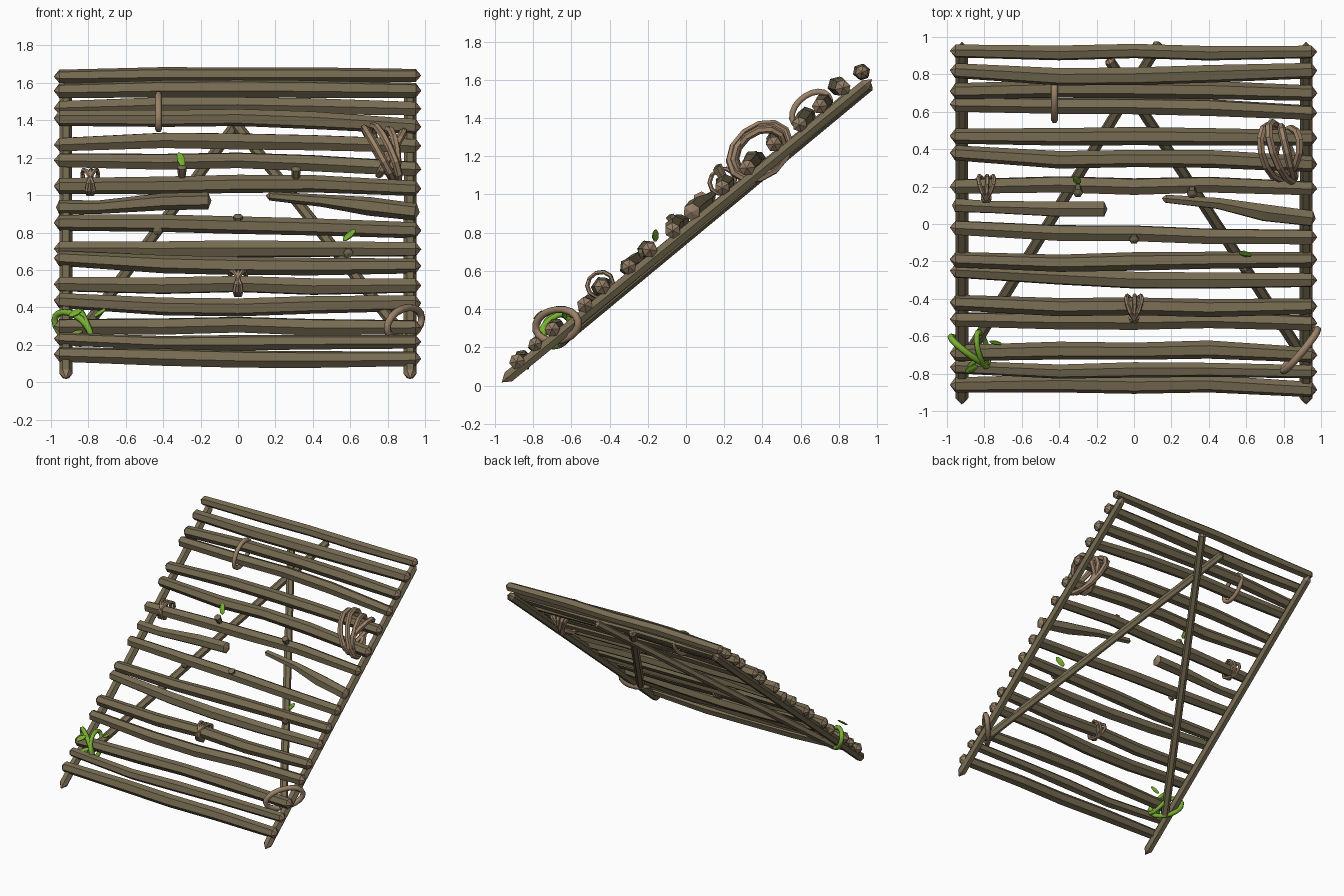
import bpy, bmesh, math, random
from mathutils import Vector, Matrix

if "Cube" in bpy.data.objects:
    bpy.data.objects.remove(bpy.data.objects["Cube"])

random.seed(4)

def material(name, rgb):
    m = bpy.data.materials.new(name)
    m.diffuse_color = (*rgb, 1)
    m.use_nodes = True
    m.node_tree.nodes["Principled BSDF"].inputs["Base Color"].default_value = m.diffuse_color
    return m

BARK = material("olive_bark", (0.185, 0.15, 0.085))
CUT = material("cut_wood", (0.29, 0.205, 0.13))
ROPE = material("tan_rope", (0.33, 0.225, 0.14))
GREEN = material("vine_green", (0.19, 0.44, 0.03))

# panel directions: across, up the slope, and out of it
A = math.radians(39.6)
X = Vector((1, 0, 0))
D = Vector((0, math.cos(A), math.sin(A)))
N = Vector((0, -math.sin(A), math.cos(A)))

def finish(name, bm, mats, smooth=False):
    bmesh.ops.recalc_face_normals(bm, faces=bm.faces)
    me = bpy.data.meshes.new(name)
    for f in bm.faces:
        f.smooth = smooth
    bm.to_mesh(me)
    bm.free()
    for m in mats:
        me.materials.append(m)
    ob = bpy.data.objects.new(name, me)
    bpy.context.collection.objects.link(ob)
    return ob

def tube(name, pts, radii, ref, mats, sides=6, tip=0.03, closed=False, spin=0.0, smooth=False):
    """Sweep a polygon along points; open ends get pointed caps in the last material."""
    bm = bmesh.new()
    pts = [Vector(p) for p in pts]
    n = len(pts)
    rings, tans = [], []
    for i, p in enumerate(pts):
        a = pts[i - 1] if (i or closed) else p
        b = pts[(i + 1) % n] if (i < n - 1 or closed) else p
        t = (b - a).normalized()
        u = (ref - t * ref.dot(t)).normalized()
        v = t.cross(u)
        tans.append(t)
        rings.append([bm.verts.new(p + radii[i] * (u * math.cos(k) + v * math.sin(k)))
                      for k in [spin + 2 * math.pi * j / sides for j in range(sides)]])
    for i in range(n if closed else n - 1):
        r, s = rings[i], rings[(i + 1) % n]
        for j in range(sides):
            k = (j + 1) % sides
            bm.faces.new((r[j], r[k], s[k], s[j]))
    if not closed:
        for i, sign in ((0, -1), (n - 1, 1)):
            v = bm.verts.new(pts[i] + tans[i] * sign * tip)
            for j in range(sides):
                f = bm.faces.new((rings[i][j], rings[i][(j + 1) % sides], v))
                f.material_index = len(mats) - 1
    return finish(name, bm, mats, smooth)

def loop(name, c, a, b, r, mat, n=18, smooth=True):
    c = Vector(c)
    pts = [c + a * math.cos(2 * math.pi * i / n) + b * math.sin(2 * math.pi * i / n) for i in range(n)]
    return tube(name, pts, [r] * n, a.cross(b).normalized(), [mat], 6, closed=True, smooth=smooth)

# side rails
for name, x in (("left_rail", -0.92), ("right_rail", 0.92)):
    tube(name, [(x, -0.93, 0.045), (x, 0.94, 1.575)], [0.035, 0.033],
         N, [BARK, CUT], tip=0.045, spin=math.pi / 6)

# crossed braces under the slats
for name, p, q, o in (("left_brace", (-0.87, -0.68), (0.13, 0.95), -0.012),
                      ("right_brace", (0.89, -0.68), (-0.13, 0.88), 0.012)):
    ends = [Vector((x, y, 0.792 + 0.827 * y)) + N * o for x, y in (p, q)]
    tube(name, ends, [0.031, 0.029], N, [BARK, CUT], tip=0.02)

# slats: y at left, middle, right, and height above the slope line at the middle;
# the ends follow the slope, the quarter points wander a little
slats = [(.925, .925, .92, 0), (.82, .79, .82, .03), (.71, .72, .7, .01), (.64, .63, .595, .01),
         (.47, .47, .46, .02), (.38, .35, .32, .01), (.2, .2, .19, .015), (-.02, -.05, -.07, .0),
         (-.19, -.2, -.19, .0), (-.25, -.3, -.3, -.01), (-.42, -.44, -.44, .0),
         (-.51, -.52, -.53, -.05), (-.69, -.68, -.7, -.02), (-.765, -.78, -.79, -.03),
         (-.86, -.86, -.885, -.05)]
for i, (yl, ym, yr, lift) in enumerate(slats):
    pts = []
    for x in (-.955, -.4, 0, .4, .95):
        end, k = (yl if x < 0 else yr), min(1, (1 - abs(x)) * 1.4)
        k = 0 if abs(x) > .9 else k
        wander = random.uniform(-.013, .013) if 0 < abs(x) < .9 else 0
        y = end + (ym - end) * k + wander
        base = .868 + .826 * (end + (ym - end) * k)
        pts.append((x, y, base + (lift + .015) * max(k, .4) + random.uniform(-.007, .007)))
    r = .039 if i in (0, 13) else .045
    rad = [r * k * random.uniform(.96, 1.04) for k in (.92, 1.05, 1.06, 1.05, .92)]
    tube(f"slat_{i + 1}", pts, rad, N, [BARK, CUT], spin=random.uniform(0, 1))

# the broken slat: two stubs
tube("broken_slat_left", [(-.955, .10, .935), (-.75, .09, .935), (-.4, .08, .965), (-.16, .08, .97)],
     [.04, .036, .046, .046], N, [BARK, CUT], tip=.018, spin=.3)
tube("broken_slat_right", [(.17, .135, .995), (.45, .11, .97), (.7, .06, .94), (.95, .03, .91)],
     [.024, .033, .05, .046], N, [BARK, CUT], tip=.022, spin=.3)

# twig stubs on the slats
for i, (x, y, z) in enumerate(((-.3, .165, 1.15), (.31, .16, 1.14), (0, -.085, .888),
                               (.59, -.245, .69), (-.43, -.08, .81))):
    p = Vector((x, y, z))
    out = Vector((0, -.5, .85)) if i < 3 else Vector((0, -.95, -.3))
    tube(f"twig_stub_{i + 1}", [p - out * .06, p], [.02, .027], X, [BARK], tip=.008)

# single rings
loop("upper_ring", (-.425, .655, 1.445), D * .115, N * .075, .018, ROPE)
loop("lower_ring", (.89, -.675, .315), Vector((.092, .11, .025)), Vector((0, -.02, .08)), .02, ROPE)

# large rope bundle on the right
for i, (tilt, size) in enumerate(((-.06, .16), (-.07, .175), (-.03, .15), (.05, .14))):
    loop(f"rope_bundle_{i + 1}", (min(.75 + .04 * i, .82), .385, 1.225), D * size + X * tilt,
         N * size * .72 + X * .03 * (i - 1.5), .021, ROPE, 12, False)

# small lashings
for name, c in (("left_lashing", (-.79, .19, 1.07)), ("middle_lashing", (0, -.45, .53))):
    for i, tilt in enumerate((-.03, .005, .03)):
        loop(f"{name}_{i + 1}", Vector(c) + X * .012 * (i - 1), D * .07 + X * tilt, N * .062,
             .012, ROPE, 10, False)

# green vine loops
loop("vine_loop_wide", (-.885, -.675, .29), Vector((.095, -.07, -.04)), Vector((0, -.02, .075)), .018, GREEN)
loop("vine_loop_narrow", (-.81, -.67, .30), Vector((.025, -.09, -.05)), Vector((-.02, -.02, .06)), .016, GREEN)

# leaves: flattened low spheres
def leaf(name, c, along, w=.024):
    along = Vector(along)
    side = along.cross(N).normalized() * w
    up = along.cross(side).normalized() * .008
    bm = bmesh.new()
    m = Matrix.Identity(4)
    for k, v in enumerate((side, up, along)):
        m.col[k] = (*v, 0)
    m.translation = Vector(c)
    bmesh.ops.create_uvsphere(bm, u_segments=6, v_segments=4, radius=1, matrix=m)
    finish(name, bm, [GREEN])

leaf("leaf_high", (-.305, .235, 1.19), (-.012, .02, .04))
leaf("leaf_right", (.595, -.16, .785), (.035, -.005, .03))
leaf("vine_leaf_1", (-.74, -.635, .37), (.034, -.006, .022), .016)
leaf("vine_leaf_2", (-.87, -.775, .37), (.034, .02, .02))
leaf("vine_leaf_3", (-.86, -.74, .265), (-.03, -.03, -.01), .018)
